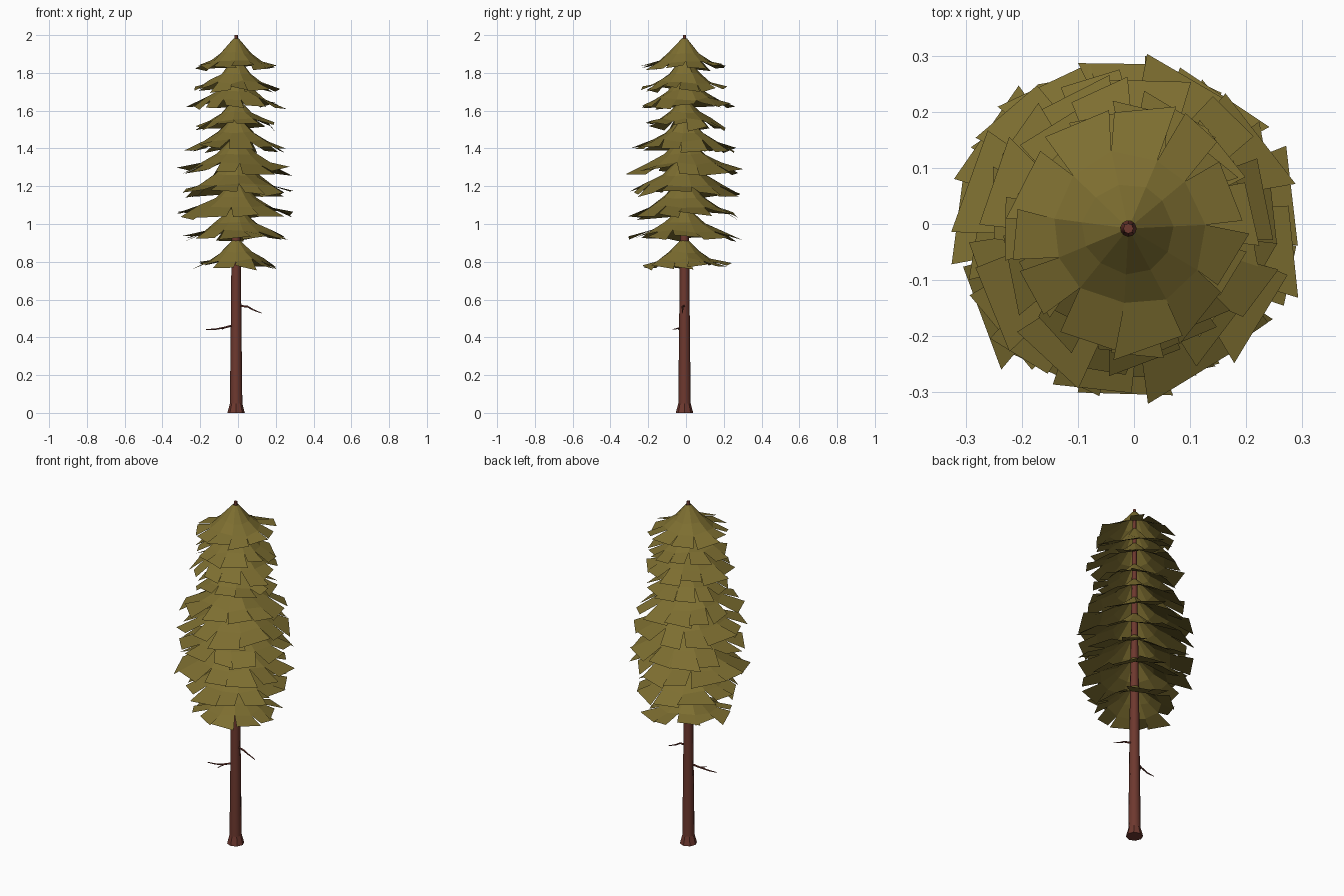
import bpy, bmesh, math, random
from mathutils import Vector

if "Cube" in bpy.data.objects:
    bpy.data.objects.remove(bpy.data.objects["Cube"])

random.seed(11)
CX, CY = -0.01, -0.008


def material(name, rgb):
    m = bpy.data.materials.new(name)
    m.diffuse_color = (*rgb, 1)
    m.use_nodes = True
    m.node_tree.nodes["Principled BSDF"].inputs["Base Color"].default_value = m.diffuse_color
    return m


OLIVE = material("olive needles", (0.205, 0.156, 0.030))
BARK = material("red brown bark", (0.155, 0.040, 0.028))


def finish(name, bm, mat):
    me = bpy.data.meshes.new(name)
    bm.to_mesh(me)
    bm.free()
    me.materials.append(mat)
    ob = bpy.data.objects.new(name, me)
    bpy.context.collection.objects.link(ob)
    return ob


def polar(r, a, z):
    return Vector((CX + r * math.cos(a), CY + r * math.sin(a), z))


def tube(name, points, radii, sides):
    """Closed tube through points; rings are square to the path."""
    bm = bmesh.new()
    rings = []
    for i, p in enumerate(points):
        d = points[min(i + 1, len(points) - 1)] - points[max(i - 1, 0)]
        q = d.to_track_quat('Z', 'Y')
        rings.append([bm.verts.new(p + q @ Vector((
            radii[i] * math.cos(2 * math.pi * k / sides),
            radii[i] * math.sin(2 * math.pi * k / sides), 0))) for k in range(sides)])
    for a, b in zip(rings, rings[1:]):
        for k in range(sides):
            j = (k + 1) % sides
            bm.faces.new((a[k], a[j], b[j], b[k]))
    bm.faces.new(rings[0][::-1])
    bm.faces.new(rings[-1])
    return finish(name, bm, BARK)


# Trunk with a flared foot
profile = [(0, .046), (.05, .033), (.4, .029), (.8, .025), (1.4, .017), (2.0, .009)]
trunk = tube("trunk", [Vector((CX, CY, z)) for z, r in profile],
             [r for z, r in profile], 8)
for p in trunk.data.polygons:
    p.use_smooth = len(p.vertices) == 4 and p.center.z > .06

# Dead branches and their twigs
tube("left_branch", [Vector(p) for p in
     [(-.02, -.01, .466), (-.07, -.025, .452), (-.12, -.035, .443), (-.17, -.04, .442)]],
     [.006, .005, .004, .002], 5)
tube("left_twig", [Vector(p) for p in
     [(-.065, -.022, .453), (-.08, -.05, .446), (-.085, -.07, .442)]],
     [.004, .003, .0015], 4)
tube("right_branch", [Vector(p) for p in
     [(.01, -.01, .566), (.05, -.02, .563), (.08, -.018, .546), (.125, -.02, .528)]],
     [.006, .005, .004, .002], 5)


def tier(index, tip_z, radius, apex_z, phase):
    """Concave cone whose rim is split into ragged flaps."""
    n = 11
    bm = bmesh.new()
    drop = apex_z - tip_z
    step = 2 * math.pi / n
    angles = [phase + (k + random.uniform(-.15, .15)) * step for k in range(n)]

    def ring(r, z, wobble):
        return [bm.verts.new(polar(r * random.uniform(1 - wobble, 1 + wobble), a,
                                   z + random.uniform(-.15, .15) * wobble))
                for a in angles]

    rings = [ring(.014, apex_z, 0),
             ring(.36 * radius, apex_z - .50 * drop, .04),
             ring(.62 * radius, apex_z - .77 * drop, .07)]
    for a, b in zip(rings, rings[1:]):
        for k in range(n):
            j = (k + 1) % n
            bm.faces.new((a[k], b[k], b[j], a[j]))
    # Flaps widen outwards and tilt, so neighbours gap or overlap
    for k in range(n):
        j = (k + 1) % n
        a0, a1 = angles[k], angles[j] + (2 * math.pi if j == 0 else 0)
        shift = random.uniform(-.16, .16) * step
        reach = radius * random.uniform(.86, 1.03)
        sag = random.uniform(-.02, .015)
        tilt = random.uniform(-.014, .014)
        skew = random.uniform(-.06, .06) * radius
        pad = random.uniform(-.04, .14) * step
        e0 = bm.verts.new(polar(reach + skew, a0 + pad + shift, tip_z + sag + tilt))
        e1 = bm.verts.new(polar(reach - skew, a1 - pad + shift, tip_z + sag - tilt))
        bm.faces.new((rings[2][k], e0, e1, rings[2][j]))
    finish("foliage_tier_%02d" % index, bm, OLIVE)


# Rim height, radius and peak height of every tier, bottom to top
TIERS = [(.778, .24, .92), (.922, .30, 1.09), (1.045, .315, 1.23), (1.16, .325, 1.36),
         (1.28, .305, 1.46), (1.40, .285, 1.57), (1.52, .225, 1.66), (1.625, .26, 1.79),
         (1.715, .225, 1.88), (1.828, .225, 1.982)]
for i, (z, r, top) in enumerate(TIERS):
    tier(i + 1, z, r, top, -math.pi / 2 + i * 1.9)
